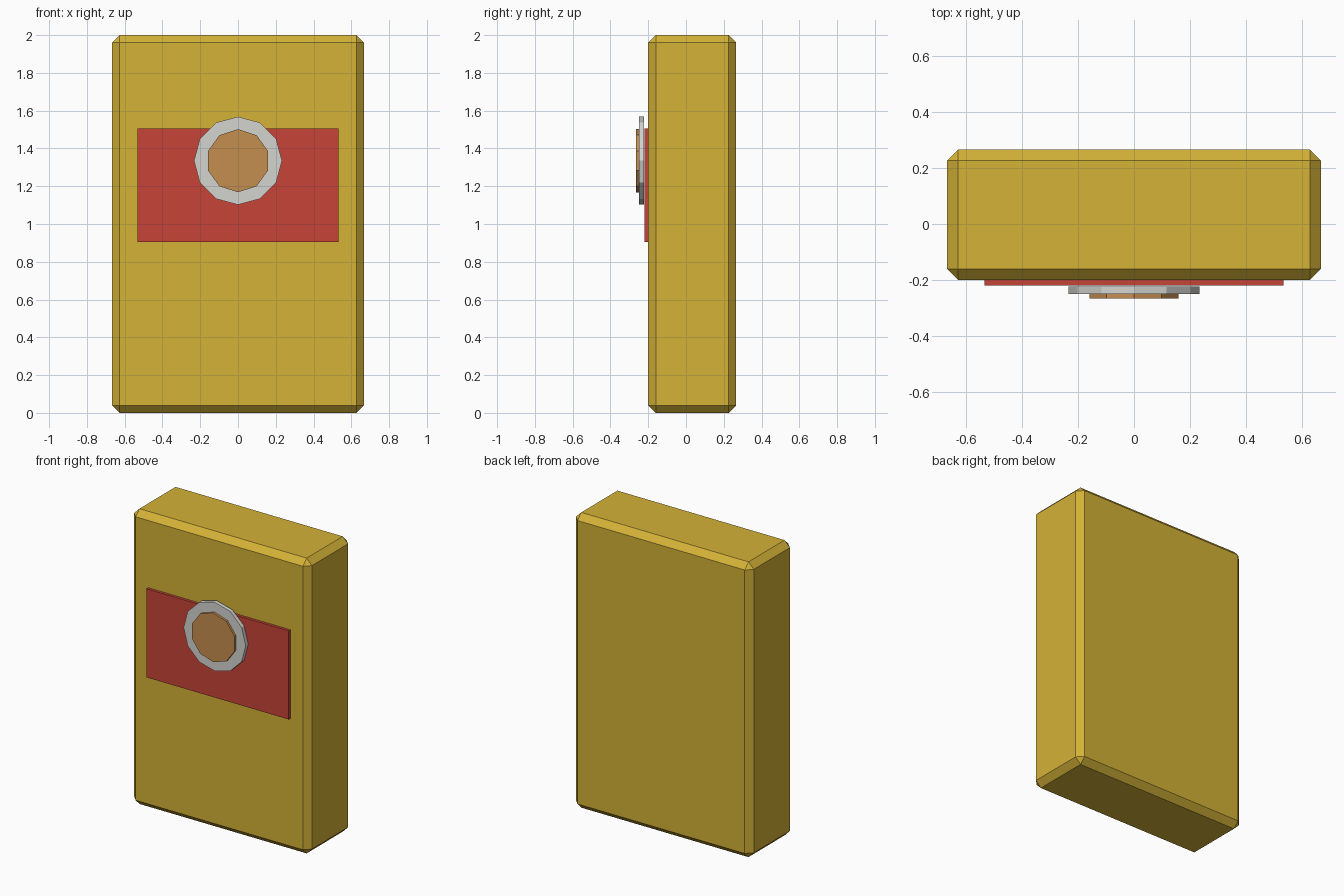
import bpy, math

cube = bpy.data.objects.get("Cube")
if cube:
    bpy.data.objects.remove(cube, do_unlink=True)


def material(name, rgb):
    # sRGB bytes to linear
    lin = [(c / 255 / 12.92) if c < 11 else ((c / 255 + 0.055) / 1.055) ** 2.4 for c in rgb]
    m = bpy.data.materials.new(name)
    m.use_nodes = True
    m.diffuse_color = (*lin, 1)
    m.node_tree.nodes["Principled BSDF"].inputs["Base Color"].default_value = (*lin, 1)
    return m


def finish(name, mat):
    obj = bpy.context.object
    obj.name = obj.data.name = name
    obj.data.materials.append(mat)
    return obj


def box(name, mat, width, y0, y1, z0, z1):
    bpy.ops.mesh.primitive_cube_add(size=1, location=(0, (y0 + y1) / 2, (z0 + z1) / 2))
    obj = finish(name, mat)
    obj.scale = (width, y1 - y0, z1 - z0)
    bpy.ops.object.transform_apply(location=False, rotation=False, scale=True)
    return obj


def disc(name, mat, sides, radius, y0, y1, z):
    # Cylinder lying along y with one corner pointing straight up
    bpy.ops.mesh.primitive_cylinder_add(vertices=sides, radius=radius, depth=y1 - y0,
                                        location=(0, (y0 + y1) / 2, z),
                                        rotation=(math.pi / 2, 0, 0))
    obj = finish(name, mat)
    # Flip so the first corner is at the top
    obj.rotation_euler.x = math.pi / 2
    return obj


gold = material("gold", (212, 178, 55))
red = material("red", (198, 68, 55))
silver = material("silver", (212, 212, 208))
bronze = material("bronze", (197, 142, 79))

# Chamfered case
body = box("body", gold, 1.333, -0.2, 0.266, 0, 2)
bevel = body.modifiers.new("chamfer", "BEVEL")
bevel.width = 0.04
bevel.segments = 1

# Front label plate
box("label", red, 1.066, -0.219, -0.195, 0.905, 1.505)

# Round badge: rim and centre
disc("badge_rim", silver, 12, 0.233, -0.25, -0.223, 1.335)
disc("badge_centre", bronze, 10, 0.167, -0.265, -0.24, 1.335)
